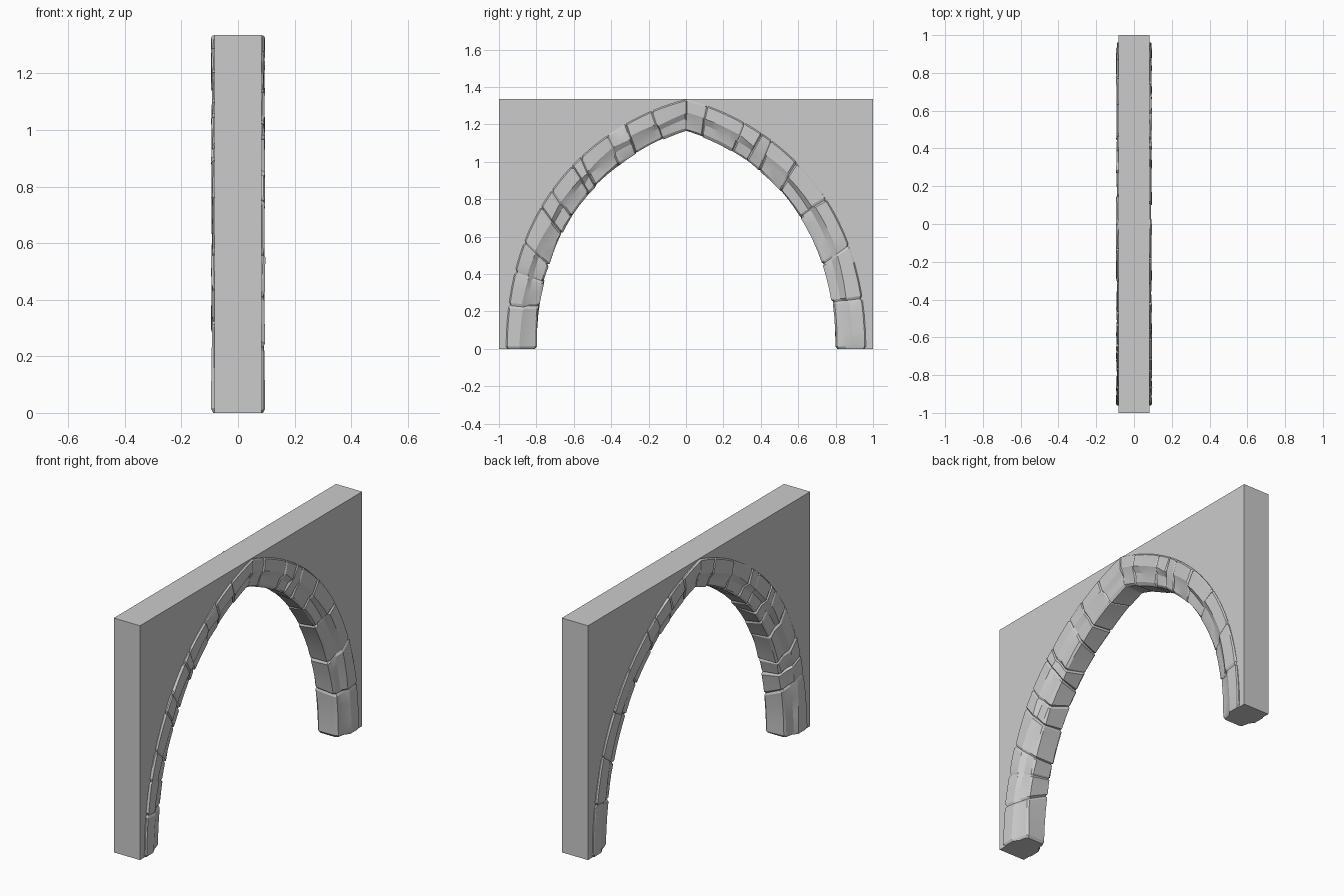
import bpy, bmesh, math, random

if "Cube" in bpy.data.objects:
    bpy.data.objects.remove(bpy.data.objects["Cube"])

random.seed(7)
HALF_W, TOP = 0.0825, 1.335

# Half-arch curves as cubic Bezier points (y, z), springing to apex
OUTER = [(0.962, 0), (0.962, 0.948), (0.30, 1.26), (0, 1.333)]
INNER = [(0.80, 0), (0.80, 0.80), (0.26, 1.09), (0, 1.165)]


def bezier(p, t):
    w = [(1 - t)**3, 3 * t * (1 - t)**2, 3 * t * t * (1 - t), t**3]
    return [sum(a * q[i] for a, q in zip(w, p)) for i in (0, 1)]


def arch_point(s, v):
    """s: -1 left foot, 0 apex, 1 right foot; v: 0 outer edge, 1 soffit."""
    t = 1 - min(abs(s), 1)
    o, n = bezier(OUTER, t), bezier(INNER, t)
    y, z = (o[i] + (n[i] - o[i]) * v for i in (0, 1))
    return math.copysign(1, s) * y, z


def add_object(name, bm):
    bmesh.ops.recalc_face_normals(bm, faces=bm.faces)
    me = bpy.data.meshes.new(name)
    bm.to_mesh(me)
    bm.free()
    ob = bpy.data.objects.new(name, me)
    bpy.context.collection.objects.link(ob)
    return ob


# Wall slab with pointed opening hidden behind the stone ring
bm = bmesh.new()
outline = [(1, 0), (1, TOP), (-1, TOP), (-1, 0)]
outline += [arch_point(-1 + i / 24, 0.2) for i in range(49)]
face = bm.faces.new([bm.verts.new((-HALF_W, y, z)) for y, z in outline])
ext = bmesh.ops.extrude_face_region(bm, geom=[face], use_keep_orig=True)
moved = [g for g in ext["geom"] if isinstance(g, bmesh.types.BMVert)]
bmesh.ops.translate(bm, verts=moved, vec=(2 * HALF_W, 0, 0))
add_object("wall_slab", bm)

# Stone joints from left foot to right foot; apex is a plain ridge
left = [0, .11, .17, .225, .33, .40, .47, .53, .62, .72, .86]
right = [.88, .74, .66, .60, .48, .36, .22, .11, 0]
joints = [(t - 1, True) for t in left] + [(0, False)] + [(1 - t, True) for t in right]

# Half cross-section of the ring: (v, x, kind of chip)
half = [(0, .089), (.04, .096), (.47, .095), (.66, .075), (.94, .066), (1, .056)]
section = half + [(v, -x) for v, x in reversed(half)]


def chip():
    """Random offsets for one section: depth into v and x for each point."""
    return [(random.uniform(-.07, .07) if .3 < v < .8 else
             random.uniform(-.03, .02) if v > .8 else 0,
             random.uniform(-.006, .001)) for v, x in section]


# Stations along the ring: (s, skew, twist, groove amount, chips)
stations, E = [], .0055
info = []
for s, cut in joints:
    free = cut and abs(s) < 1
    info.append((s, random.uniform(-.025, .025) * free,
                 random.uniform(-.025, .025) * free, cut))
none = [(0, 0)] * len(section)
for a, b in zip(info, info[1:]):
    c0, c1 = chip(), chip()
    n = max(2, round((b[0] - a[0]) / .04))
    stations.append((*a[:3], float(a[3]), none))
    span = b[0] - a[0]
    e = E / span
    for f in [e] + [i / n for i in range(1, n)] + [1 - e]:
        mix = [(p[0] + (q[0] - p[0]) * f, p[1] + (q[1] - p[1]) * f) for p, q in zip(c0, c1)]
        vals = [a[k] + (b[k] - a[k]) * f for k in range(3)]
        stations.append((*vals, 0.0, mix))
stations.append((*info[-1][:3], 1.0, none))

# Sweep the chipped stone ring with V grooves at the joints
bm = bmesh.new()
rings = []
for s, skew, twist, cut, chips in stations:
    ring = []
    for (v, x), (dv, dx) in zip(section, chips):
        side = math.copysign(1, x)
        x = side * (abs(x) + dx - .008 * cut)
        v = v + dv + (.5 - v) * .11 * cut
        y, z = arch_point(s + skew * (v - .5) + twist * x / .095, v)
        ring.append(bm.verts.new((x, y, z)))
    rings.append(ring)
for r0, r1 in zip(rings, rings[1:]):
    for i in range(len(section)):
        j = (i + 1) % len(section)
        bm.faces.new((r0[i], r0[j], r1[j], r1[i]))
bm.faces.new(rings[0])
bm.faces.new(rings[-1])
ring_ob = add_object("arch_stone_ring", bm)

bpy.context.view_layer.objects.active = ring_ob
ring_ob.select_set(True)
bpy.ops.object.shade_smooth_by_angle(angle=math.radians(20))
